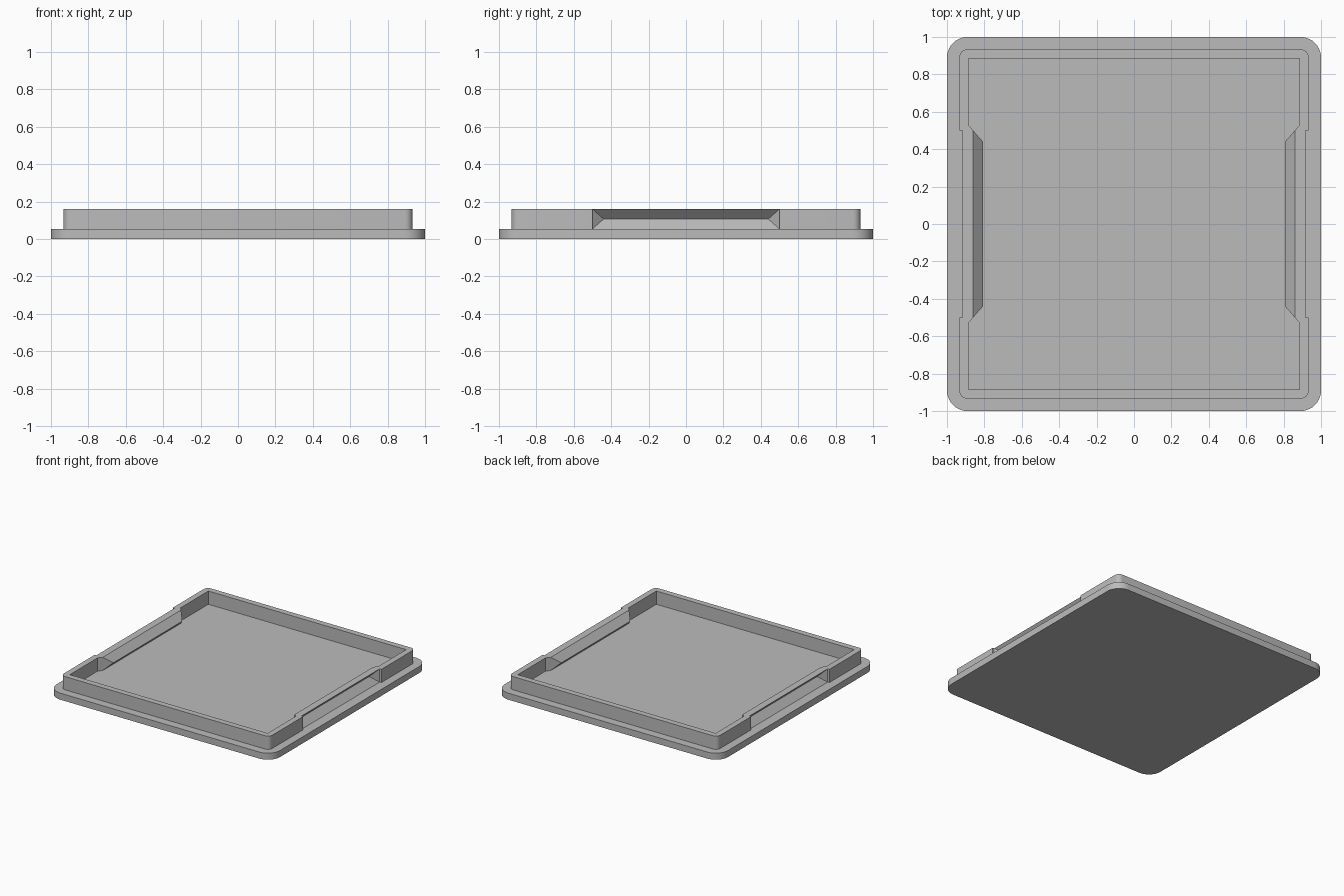
import bpy
import bmesh
from math import cos, sin, pi

if "Cube" in bpy.data.objects:
    bpy.data.objects.remove(bpy.data.objects["Cube"], do_unlink=True)

grey = bpy.data.materials.new("plain grey")
grey.use_nodes = True
grey.diffuse_color = (0.5, 0.5, 0.5, 1)
grey.node_tree.nodes["Principled BSDF"].inputs["Base Color"].default_value = (0.5, 0.5, 0.5, 1)

BASE, TOP = 0.053, 0.16      # flange thickness, rim height
MID = (BASE + TOP) / 2
OUT, INN = 0.933, 0.885      # wall outside and inside
NOTCH_OUT, NOTCH_IN = 0.918, 0.86
NOTCH, APEX = 0.5, 0.44      # half lengths of the finger grip
DEPTH = 0.053


def arc(cx, cy, r, start, steps=10):
    """Quarter circle, counter-clockwise."""
    return [(cx + r * cos(start + pi / 2 * i / steps),
             cy + r * sin(start + pi / 2 * i / steps)) for i in range(steps + 1)]


def prism(bm, outline, z0, z1):
    low = [bm.verts.new((x, y, z0)) for x, y in outline]
    high = [bm.verts.new((x, y, z1)) for x, y in outline]
    bm.faces.new(low[::-1])
    bm.faces.new(high)
    for i in range(len(outline)):
        j = (i + 1) % len(outline)
        bm.faces.new((low[i], low[j], high[j], high[i]))


def finish(bm, name):
    bmesh.ops.recalc_face_normals(bm, faces=bm.faces)
    mesh = bpy.data.meshes.new(name)
    bm.to_mesh(mesh)
    bm.free()
    mesh.materials.append(grey)
    obj = bpy.data.objects.new(name, mesh)
    bpy.context.collection.objects.link(obj)
    bpy.ops.object.select_all(action='DESELECT')
    obj.select_set(True)
    bpy.context.view_layer.objects.active = obj
    bpy.ops.object.shade_smooth_by_angle(angle=pi / 6)


# Base plate with rounded corners
bm = bmesh.new()
R = 0.11
outline = []
for k, (sx, sy) in enumerate([(1, 1), (-1, 1), (-1, -1), (1, -1)]):
    outline += arc(sx * (1 - R), sy * (1 - R), R, k * pi / 2)
prism(bm, outline, 0, BASE)
finish(bm, "base_plate")

# Raised rim: a U-shaped wall at the back and its mirror at the front
bm = bmesh.new()
r = 0.04
half = [(NOTCH_IN, NOTCH), (NOTCH_OUT, NOTCH), (OUT, NOTCH)] + arc(OUT - r, OUT - r, r, 0, 6)
half += [(-x, y) for x, y in half[::-1]]
flare = NOTCH + 0.03
half += [(-INN, flare), (-INN, INN), (INN, INN), (INN, flare)]
prism(bm, half, BASE, TOP)
prism(bm, [(x, -y) for x, y in half[::-1]], BASE, TOP)

# Open the wall ends where the grips join on
joints = [f for f in bm.faces
          if all(abs(abs(v.co.y) - NOTCH) < 1e-4 and abs(v.co.x) < NOTCH_OUT + 0.001
                 for v in f.verts)]
bmesh.ops.delete(bm, geom=joints, context='FACES_ONLY')

# Finger grips: V-shaped creases pushed inwards, one on each side
for side in (1, -1):
    skins = []
    for x in (NOTCH_OUT, NOTCH_IN):
        b0, b1, t1, t0 = [bm.verts.new((side * x, y, z)) for y, z in
                          ((-NOTCH, BASE), (NOTCH, BASE), (NOTCH, TOP), (-NOTCH, TOP))]
        a0, a1 = [bm.verts.new((side * (x - DEPTH), y, MID)) for y in (-APEX, APEX)]
        for face in ((b0, b1, a1, a0), (a0, a1, t1, t0), (b0, a0, t0), (b1, t1, a1)):
            bm.faces.new(face)
        skins.append((b0, b1, t1, t0))
    (ob0, ob1, ot1, ot0), (ib0, ib1, it1, it0) = skins
    bm.faces.new((ot0, ot1, it1, it0))
    bm.faces.new((ob0, ib0, ib1, ob1))

bmesh.ops.remove_doubles(bm, verts=bm.verts, dist=0.0005)
bmesh.ops.dissolve_limit(bm, angle_limit=0.01, verts=bm.verts, edges=bm.edges)
finish(bm, "rim_with_finger_grips")
